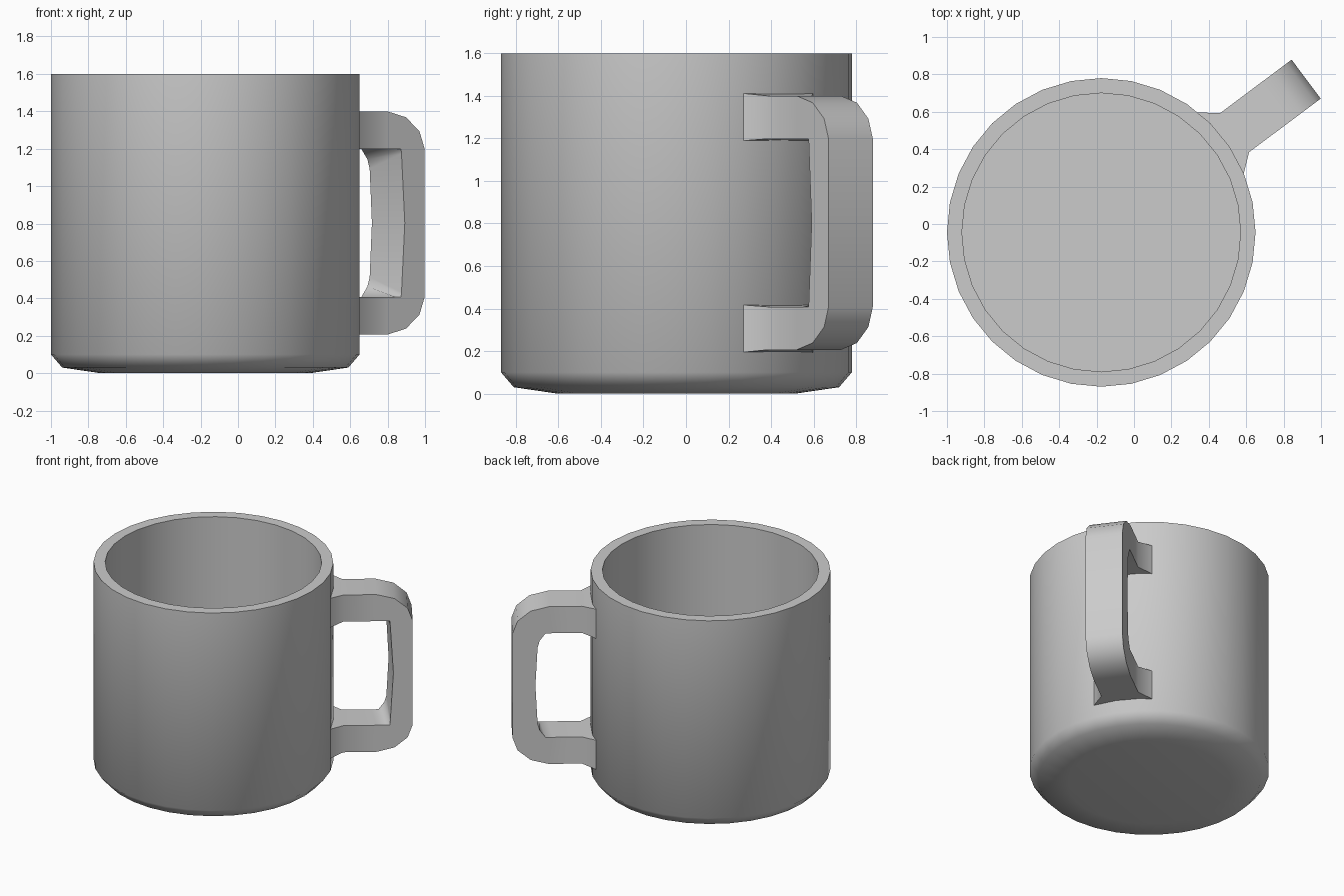
import bpy, bmesh, math
from mathutils import Matrix

default = bpy.data.objects.get("Cube")
if default:
    bpy.data.objects.remove(default)

CENTRE = (-0.175, -0.045, 0)
HANDLE_ANGLE = math.radians(36.8)
MID_Z = 0.803

grey = bpy.data.materials.new("plain_grey")
grey.use_nodes = True
grey.diffuse_color = (0.6, 0.6, 0.6, 1)
bsdf = next(n for n in grey.node_tree.nodes if n.type == 'BSDF_PRINCIPLED')
bsdf.inputs["Base Color"].default_value = grey.diffuse_color


def finish(bm, name, angle, turn=0.0):
    """Turn a bmesh into a smooth shaded object with sharp edges kept."""
    bm.transform(Matrix.Translation(CENTRE) @ Matrix.Rotation(turn, 4, 'Z'))
    bmesh.ops.recalc_face_normals(bm, faces=bm.faces)
    mesh = bpy.data.meshes.new(name)
    bm.to_mesh(mesh)
    bm.free()
    mesh.materials.append(grey)
    mesh.shade_smooth()
    mesh.set_sharp_from_angle(angle=math.radians(angle))
    obj = bpy.data.objects.new(name, mesh)
    bpy.context.collection.objects.link(obj)
    return obj


def loft(rings):
    """Bridge closed vertex rings and cap both ends."""
    bm = bmesh.new()
    rows = [[bm.verts.new(p) for p in ring] for ring in rings]
    for a, b in zip(rows, rows[1:]):
        for i in range(len(a)):
            j = (i + 1) % len(a)
            bm.faces.new((a[i], a[j], b[j], b[i]))
    bm.faces.new(rows[0])
    bm.faces.new(rows[-1])
    return bm


# Cup body: underside, chamfer, wall, rim and hollow inside
def circle(r, z, sides=32):
    return [(r * math.cos(math.tau * i / sides),
             r * math.sin(math.tau * i / sides), z) for i in range(sides)]


profile = [(0.56, 0), (0.765, 0.03), (0.825, 0.1), (0.825, 1.6),
           (0.745, 1.6), (0.745, 0.1)]
finish(loft([circle(r, z) for r, z in profile]), "cup_body", 50)

# Handle: half width, then outer, right inner and left inner points
# as (reach, height from the middle), from the flared root to mid grip
half = [
    (0.215, (0.785, 0.61), (0.785, 0.385), (0.785, 0.385)),
    (0.13, (0.89, 0.597), (0.89, 0.395), (0.89, 0.395)),
    (0.13, (1.118, 0.597), (1.12, 0.395), (1.09, 0.395)),
    (0.13, (1.243, 0.565), (1.17, 0.395), (1.14, 0.395)),
    (0.13, (1.333, 0.49), (1.21, 0.395), (1.18, 0.34)),
    (0.13, (1.368, 0.395), (1.213, 0.37), (1.195, 0.29)),
    (0.13, (1.368, 0), (1.235, 0), (1.21, 0)),
]


def section(row, side):
    w, outer, right, left = row
    corners = ((outer, -w), (outer, w), (left, w), (right, -w))
    return [(p[0], y, MID_Z + side * p[1]) for p, y in corners]


rings = [section(r, 1) for r in half] + [section(r, -1) for r in half[-2::-1]]
finish(loft(rings), "handle", 50, HANDLE_ANGLE)
